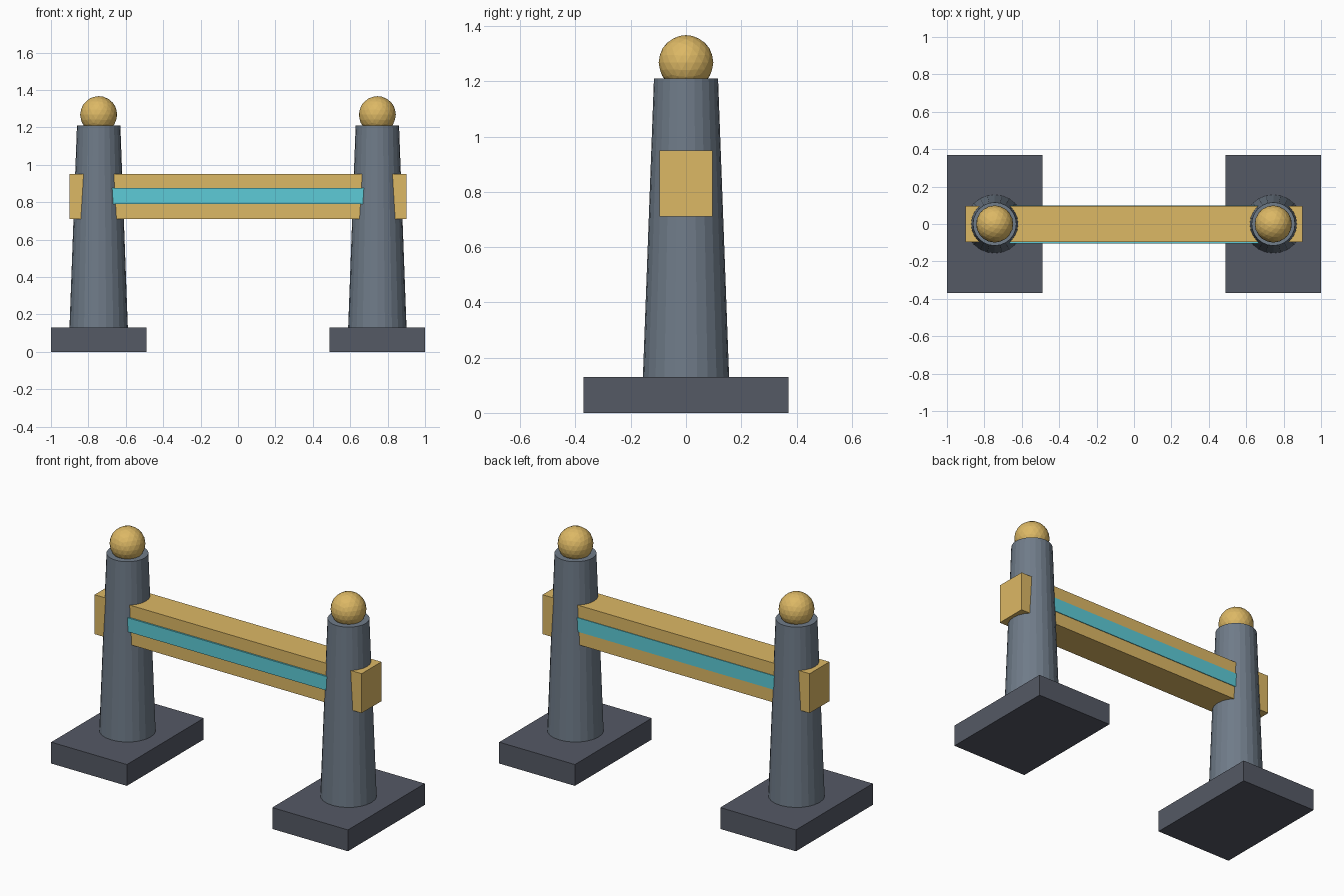
import bpy

if "Cube" in bpy.data.objects:
    bpy.data.objects.remove(bpy.data.objects["Cube"])


def material(name, rgb):
    m = bpy.data.materials.new(name)
    m.diffuse_color = (*rgb, 1)
    m.use_nodes = True
    m.node_tree.nodes["Principled BSDF"].inputs["Base Color"].default_value = m.diffuse_color
    return m


SLATE = material("dark_slate", (0.09, 0.10, 0.13))
STEEL = material("steel_grey", (0.16, 0.20, 0.25))
GOLD = material("gold", (0.72, 0.48, 0.13))
CYAN = material("cyan", (0.11, 0.60, 0.68))


def finish(name, mat):
    ob = bpy.context.object
    ob.name = name
    ob.data.materials.append(mat)
    return ob


def box(name, lo, hi, mat):
    centre = [(a + b) / 2 for a, b in zip(lo, hi)]
    bpy.ops.mesh.primitive_cube_add(size=1, location=centre)
    ob = finish(name, mat)
    ob.scale = [b - a for a, b in zip(lo, hi)]
    bpy.ops.object.transform_apply(location=False, rotation=False, scale=True)
    return ob


BASE_H, POST_TOP, POST_X = 0.13, 1.21, 0.745

# Two posts, each with foot block, tapered column and ball finial
for side, s in (("left", -1), ("right", 1)):
    x = s * POST_X
    box(f"{side}_foot", (x - 0.255, -0.37, 0), (x + 0.255, 0.37, BASE_H), SLATE)
    bpy.ops.mesh.primitive_cone_add(
        vertices=24, radius1=0.156, radius2=0.116, depth=POST_TOP - BASE_H,
        location=(x, 0, (POST_TOP + BASE_H) / 2))
    finish(f"{side}_post", STEEL)
    bpy.ops.mesh.primitive_ico_sphere_add(subdivisions=3, radius=0.099,
                                          location=(x, 0, 1.268))
    finish(f"{side}_ball_finial", GOLD)

# Crossbar passing through both posts
box("crossbar", (-0.9, -0.095, 0.71), (0.9, 0.095, 0.95), GOLD)

# Raised stripes on the front and back of the crossbar
box("front_stripe", (-0.68, -0.105, 0.79), (0.68, -0.09, 0.875), CYAN)
box("back_stripe", (-0.68, 0.09, 0.79), (0.68, 0.099, 0.875), CYAN)
